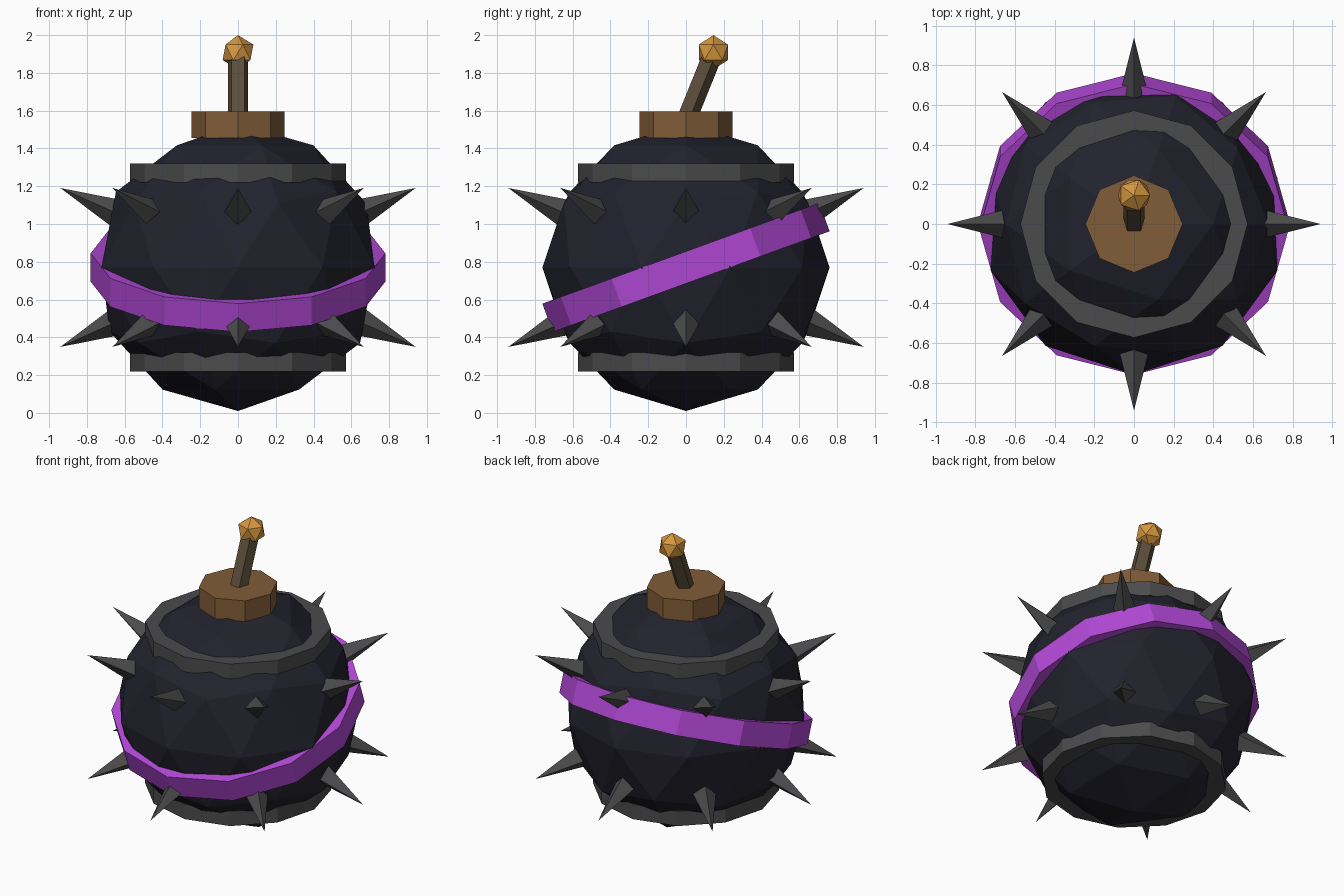
import bpy
from math import radians, cos, sin, pi
from mathutils import Vector, Matrix

if "Cube" in bpy.data.objects:
    bpy.data.objects.remove(bpy.data.objects["Cube"])


def make_material(name, rgb):
    mat = bpy.data.materials.new(name)
    mat.use_nodes = True
    mat.diffuse_color = (*rgb, 1)
    bsdf = mat.node_tree.nodes["Principled BSDF"]
    bsdf.inputs["Base Color"].default_value = (*rgb, 1)
    bsdf.inputs["Roughness"].default_value = 0.7
    return mat


NAVY = make_material("dark navy", (0.016, 0.016, 0.027))
GREY = make_material("iron grey", (0.07, 0.07, 0.073))
PURPLE = make_material("bright purple", (0.44, 0.065, 0.67))
BROWN = make_material("wood brown", (0.22, 0.108, 0.038))
CORD = make_material("cord brown", (0.105, 0.075, 0.043))
GOLD = make_material("ember gold", (0.67, 0.31, 0.05))

CENTRE = Vector((0, 0, 0.77))


def finish(name, mat):
    obj = bpy.context.object
    obj.name = obj.data.name = name
    obj.data.materials.append(mat)
    return obj


def ball(name, radius, centre, detail, mat):
    bpy.ops.mesh.primitive_ico_sphere_add(
        subdivisions=detail, radius=radius, location=centre)
    return finish(name, mat)


def drum(name, sides, radius, height, centre, mat, tilt=0):
    bpy.ops.mesh.primitive_cylinder_add(
        vertices=sides, radius=radius, depth=height,
        location=centre, rotation=(radians(tilt), 0, 0))
    return finish(name, mat)


def spike(name, azimuth, elevation):
    # Four-sided cone pointing away from the body centre, one edge on top
    base, tip, radius = 0.66, 1.03, 0.085
    bpy.ops.mesh.primitive_cone_add(
        vertices=4, radius1=radius, radius2=0, depth=tip - base)
    obj = finish(name, GREY)
    turn = (Matrix.Rotation(azimuth, 4, "Z")
            @ Matrix.Rotation(pi / 2 - elevation, 4, "Y"))
    shift = Matrix.Translation((0, 0, (base + tip) / 2))
    obj.matrix_world = Matrix.Translation(CENTRE) @ turn @ shift


# Faceted round body
ball("body", 0.76, CENTRE, 2, NAVY)

# Iron bands above and below, and the tilted sash
for label, side in (("upper", 1), ("lower", -1)):
    drum(label + "_band", 12, 0.573, 0.1, CENTRE + Vector((0, 0, side * 0.5)), GREY)
drum("tilted_sash", 12, 0.78, 0.16, CENTRE, PURPLE, tilt=20)

# Two rows of eight spikes
for label, side in (("upper", 1), ("lower", -1)):
    for i in range(8):
        spike(f"{label}_spike_{i + 1}", i * pi / 4, side * radians(24.1))

# Octagonal cap, leaning fuse and glowing tip
drum("cap", 8, 0.245, 0.14, (0, 0, 1.525), BROWN)
lean = radians(22)
axis = Vector((0, sin(lean), cos(lean)))
drum("fuse", 5, 0.057, 0.4, Vector((0, 0, 1.56)) + axis * 0.18, CORD, tilt=-22)
ball("fuse_tip", 0.091, (0, 0.145, 1.909), 1, GOLD)
